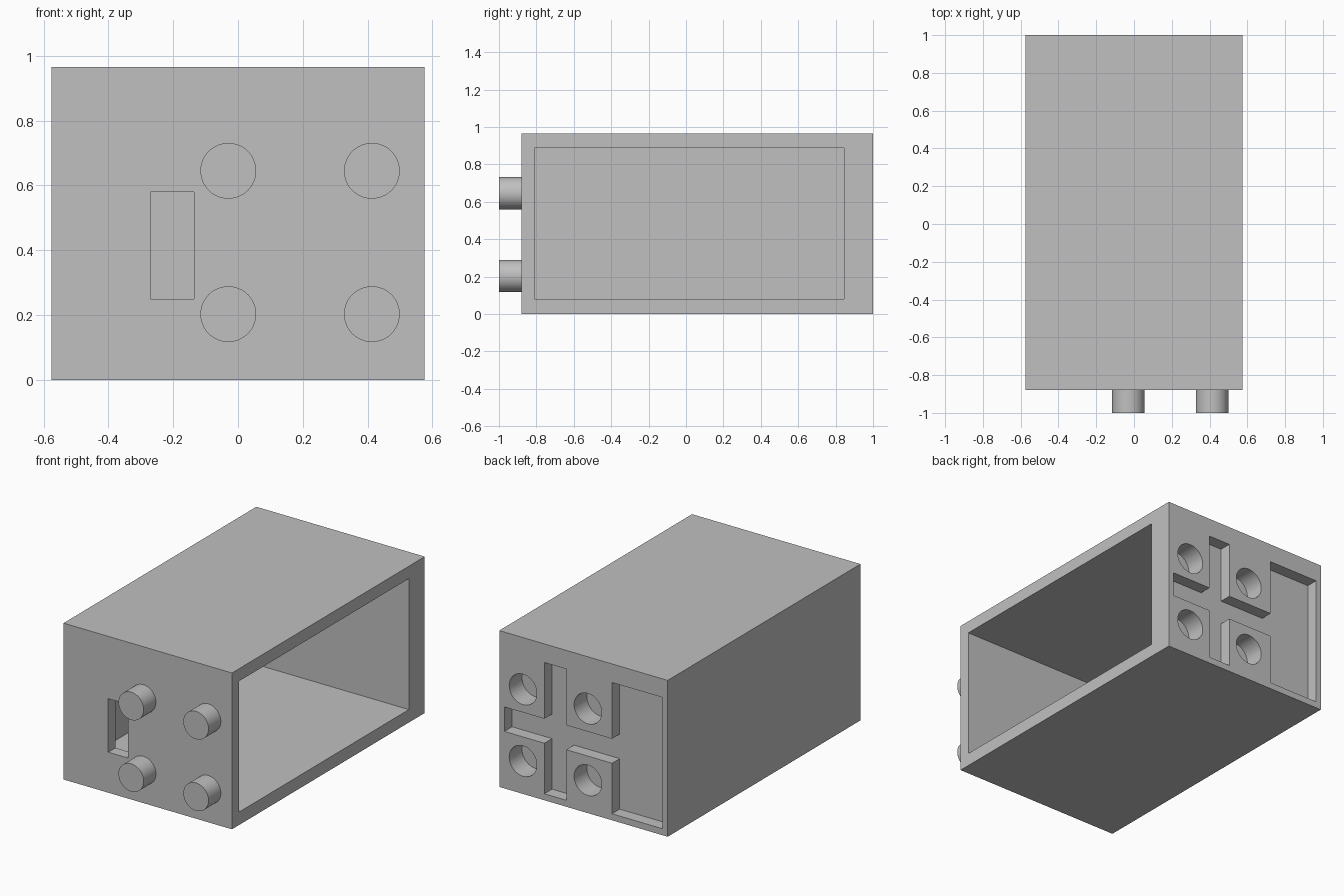
import bpy
import math

if "Cube" in bpy.data.objects:
    bpy.data.objects.remove(bpy.data.objects["Cube"], do_unlink=True)

grey = bpy.data.materials.new("light grey")
grey.use_nodes = True
colour = (0.53, 0.53, 0.53, 1)
grey.diffuse_color = colour
grey.node_tree.nodes["Principled BSDF"].inputs["Base Color"].default_value = colour


def box(name, x0, x1, y0, y1, z0, z1):
    bpy.ops.mesh.primitive_cube_add(
        size=1, location=((x0 + x1) / 2, (y0 + y1) / 2, (z0 + z1) / 2))
    ob = bpy.context.object
    ob.name = name
    ob.scale = (x1 - x0, y1 - y0, z1 - z0)
    bpy.ops.object.transform_apply(location=False, rotation=False, scale=True)
    ob.data.materials.append(grey)
    return ob


def rod(name, x, z, radius, y0, y1):
    bpy.ops.mesh.primitive_cylinder_add(
        vertices=48, radius=radius, depth=y1 - y0,
        location=(x, (y0 + y1) / 2, z), rotation=(math.pi / 2, 0, 0))
    ob = bpy.context.object
    ob.name = name
    ob.data.materials.append(grey)
    return ob


def smooth(ob):
    bpy.ops.object.select_all(action="DESELECT")
    ob.select_set(True)
    bpy.context.view_layer.objects.active = ob
    bpy.ops.object.shade_smooth_by_angle(angle=math.radians(30))


def cut(ob, cutter):
    cutter.hide_render = True
    mod = ob.modifiers.new("cut", "BOOLEAN")
    mod.operation = "DIFFERENCE"
    mod.solver = "EXACT"
    mod.object = cutter
    bpy.context.view_layer.objects.active = ob
    bpy.ops.object.modifier_apply(modifier=mod.name)
    bpy.data.objects.remove(cutter, do_unlink=True)


FRONT, BACK, SIDE, TOP = -0.88, 1.0, 0.575, 0.965
OUT = 1.1                # cutters reach past the back face
RECESS = BACK - 0.075    # floor of the back recesses
pegs = [(x, z) for x in (-0.03, 0.413) for z in (0.203, 0.645)]

# Housing with a cavity open on one side and a slot through the front wall
housing = box("housing", -SIDE, SIDE, FRONT, BACK, 0, TOP)
cut(housing, box("cavity_cutter", -0.535, 0.7, -0.81, 0.845, 0.08, 0.888))
cut(housing, box("slot_cutter", -0.27, -0.135, -1, -0.7, 0.25, 0.58))

# Crossing channels and wide pocket in the back
cut(housing, box("pocket_cutter", -0.54, -0.195, RECESS, OUT, 0.04, 0.85))
cut(housing, box("upright_channel_cutter", 0.117, 0.267, RECESS, OUT, 0.04, 0.85))
cut(housing, box("level_channel_cutter", -0.25, 0.54, RECESS, OUT, 0.352, 0.503))

# Round sockets in the back, in line with the pegs on the front
for x, z in pegs:
    cut(housing, rod("socket_cutter", x, z, 0.094, BACK - 0.125, OUT))
smooth(housing)

for i, (x, z) in enumerate(pegs):
    smooth(rod(f"peg_{i + 1}", x, z, 0.086, -1, FRONT))
